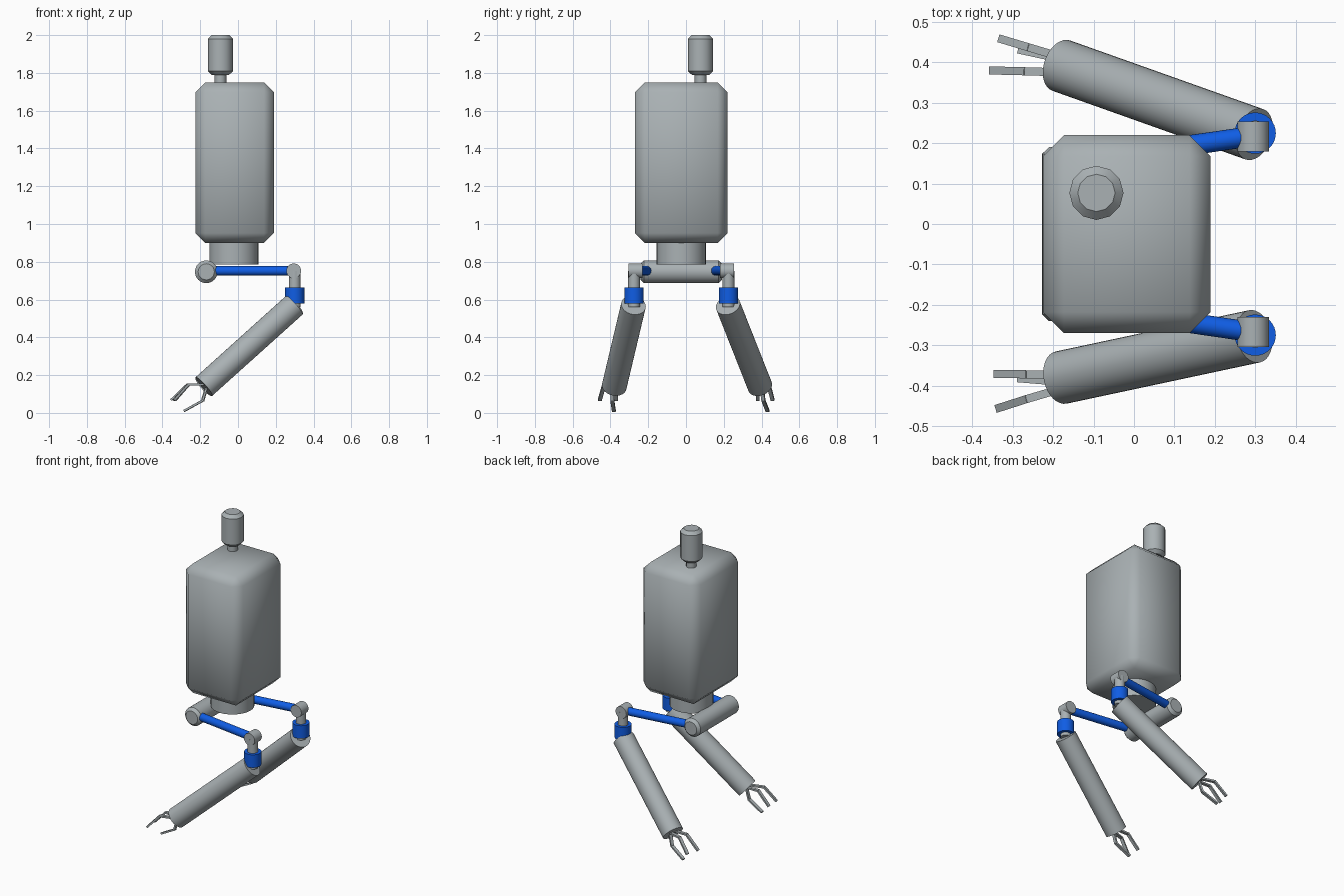
import bpy, bmesh, math
from mathutils import Vector, Matrix

cube = bpy.data.objects.get("Cube")
if cube:
    bpy.data.objects.remove(cube, do_unlink=True)


def material(name, rgb):
    m = bpy.data.materials.new(name)
    m.use_nodes = True
    m.diffuse_color = (*rgb, 1)
    m.node_tree.nodes["Principled BSDF"].inputs["Base Color"].default_value = (*rgb, 1)
    return m


grey = material("steel grey", (0.40, 0.44, 0.455))
blue = material("bright blue", (0.005, 0.11, 0.78))


def finish(name, bm, mat, angle=None):
    """Turn a bmesh into a named object; smooth below the given angle."""
    bmesh.ops.recalc_face_normals(bm, faces=bm.faces)
    mesh = bpy.data.meshes.new(name)
    bm.to_mesh(mesh)
    bm.free()
    mesh.materials.append(mat)
    ob = bpy.data.objects.new(name, mesh)
    bpy.context.collection.objects.link(ob)
    if angle:
        bpy.ops.object.select_all(action="DESELECT")
        ob.select_set(True)
        bpy.context.view_layer.objects.active = ob
        bpy.ops.object.shade_smooth_by_angle(angle=math.radians(angle))
    return ob


def rod(name, start, end, radius, mat, sides=32, chamfer=0):
    """Cylinder between two points, optionally with chamfered rims."""
    a, b = Vector(start), Vector(end)
    bm = bmesh.new()
    bmesh.ops.create_cone(bm, cap_ends=True, segments=sides, radius1=radius,
                          radius2=radius, depth=(b - a).length)
    if chamfer:
        rims = [e for e in bm.edges if abs(e.verts[0].co.z - e.verts[1].co.z) < 1e-5]
        bmesh.ops.bevel(bm, geom=rims, offset=chamfer, segments=1, affect="EDGES")
    turn = (b - a).to_track_quat("Z", "Y").to_matrix().to_4x4()
    bm.transform(Matrix.Translation((a + b) / 2) @ turn)
    return finish(name, bm, mat, 40)


def box(bm, size, matrix):
    bmesh.ops.create_cube(bm, size=1, matrix=matrix @ Matrix.Diagonal((*size, 1)))


def finger(name, points):
    """Flat bars joined end to end, kept level across their width."""
    bm = bmesh.new()
    for p, q in zip(points, points[1:]):
        p, q = Vector(p), Vector(q)
        along = (q - p).normalized()
        side = along.cross(Vector((0, 0, 1))).normalized()
        up = side.cross(along)
        frame = Matrix((along, side, up)).transposed().to_4x4()
        box(bm, ((q - p).length + 0.006, 0.02, 0.011),
            Matrix.Translation((p + q) / 2) @ frame)
    return finish(name, bm, grey)


# Torso: chamfered box with soft shading
bm = bmesh.new()
box(bm, (0.415, 0.49, 0.85), Matrix.Translation((-0.018, -0.025, 1.325)))
bmesh.ops.bevel(bm, geom=bm.edges[:], offset=0.052, segments=1, affect="EDGES")
finish("torso", bm, grey, 80)

# Head, neck and waist
rod("neck", (-0.093, 0.077, 1.72), (-0.093, 0.077, 1.81), 0.031, grey, 12)
rod("head", (-0.093, 0.077, 1.79), (-0.093, 0.077, 2.0), 0.067, grey, 12, 0.02)
rod("waist", (-0.022, -0.025, 0.785), (-0.022, -0.025, 0.92), 0.13, grey)

# Shoulder bar across the model
rod("shoulder_bar", (-0.168, -0.24, 0.747), (-0.168, 0.19, 0.747), 0.06, grey, 24, 0.017)

# Arms, one on each side of the shoulder bar
mid = -0.025
for label, s, hand_y in (("back", 1, 0.392), ("front", -1, -0.38)):
    elbow_y = mid + s * 0.242
    joint_y = mid + s * 0.25
    rod(label + "_upper_arm", (-0.15, mid + s * 0.178, 0.752),
        (0.29, elbow_y, 0.752), 0.025, blue, 24)
    rod(label + "_elbow", (0.295, elbow_y - 0.037, 0.752),
        (0.295, elbow_y + 0.037, 0.752), 0.039, grey)
    rod(label + "_elbow_stem", (0.3, joint_y, 0.56), (0.3, joint_y, 0.752), 0.031, grey)
    rod(label + "_elbow_sleeve", (0.3, joint_y, 0.58), (0.3, joint_y, 0.665), 0.051, blue)
    rod(label + "_forearm", (0.298, joint_y - 0.003, 0.57),
        (-0.18, hand_y, 0.14), 0.066, grey)

# Three bent fingers on each hand
fingers = {
    "back_inner_finger": ((-0.17, 0.375, 0.15), (-0.27, 0.378, 0.15), (-0.353, 0.38, 0.07)),
    "back_outer_finger": ((-0.17, 0.41, 0.15), (-0.26, 0.437, 0.15), (-0.33, 0.458, 0.07)),
    "back_thumb": ((-0.165, 0.4, 0.14), (-0.187, 0.41, 0.065), (-0.282, 0.431, 0.012)),
    "front_inner_finger": ((-0.17, -0.372, 0.15), (-0.265, -0.372, 0.15), (-0.342, -0.371, 0.07)),
    "front_outer_finger": ((-0.17, -0.405, 0.15), (-0.265, -0.433, 0.15), (-0.337, -0.456, 0.07)),
    "front_thumb": ((-0.165, -0.39, 0.14), (-0.187, -0.39, 0.065), (-0.284, -0.382, 0.012)),
}
for name, points in fingers.items():
    finger(name, points)
